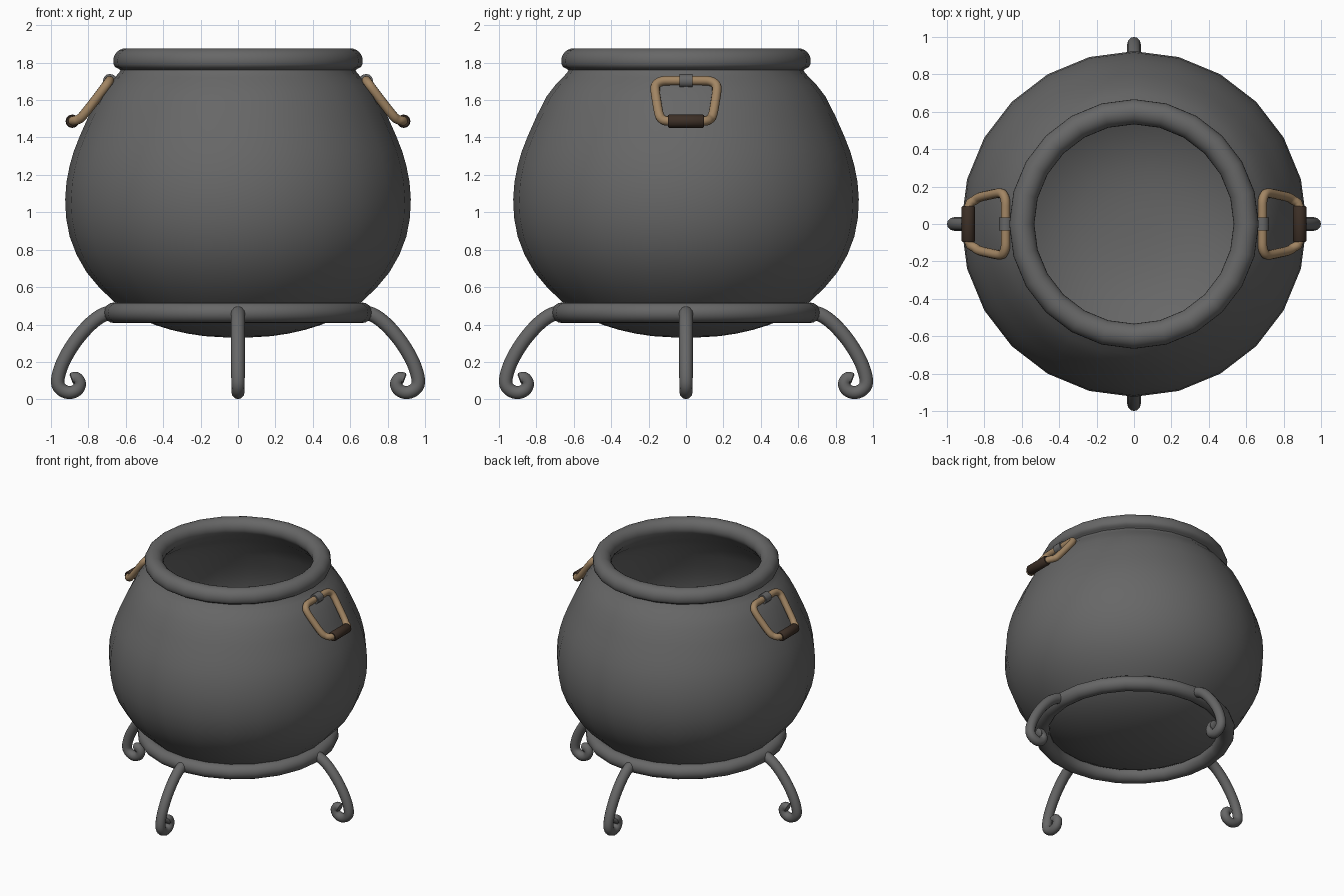
import bpy, bmesh, math
from mathutils import Vector, Matrix

if "Cube" in bpy.data.objects:
    bpy.data.objects.remove(bpy.data.objects["Cube"])


def material(name, rgb):
    m = bpy.data.materials.new(name)
    m.diffuse_color = (*rgb, 1)
    m.use_nodes = True
    m.node_tree.nodes["Principled BSDF"].inputs["Base Color"].default_value = m.diffuse_color
    return m


IRON = material("dark iron", (0.135, 0.135, 0.135))
BRASS = material("tan brass", (0.36, 0.235, 0.125))
GRIP = material("brown grip", (0.045, 0.028, 0.019))


def spline(pts, steps=4, closed=False):
    """Catmull-Rom samples through the points."""
    pts = [Vector(p) for p in pts]
    n = len(pts)
    out = []
    for i in range(n if closed else n - 1):
        if closed:
            a, b, c, d = (pts[(i + k) % n] for k in (-1, 0, 1, 2))
        else:
            a, b, c, d = (pts[min(max(i + k, 0), n - 1)] for k in (-1, 0, 1, 2))
        for s in range(steps):
            t = s / steps
            out.append(0.5 * (2 * b + (c - a) * t + (2 * a - 5 * b + 4 * c - d) * t * t
                              + (3 * b - a - 3 * c + d) * t ** 3))
    return out if closed else out + [pts[-1]]


def finish(name, mesh, mat, angle=40):
    mesh.materials.clear()
    mesh.materials.append(mat)
    bm = bmesh.new()
    bm.from_mesh(mesh)
    bmesh.ops.remove_doubles(bm, verts=bm.verts, dist=1e-5)
    bmesh.ops.recalc_face_normals(bm, faces=bm.faces)
    for f in bm.faces:
        f.material_index = 0
    bm.to_mesh(mesh)
    bm.free()
    ob = bpy.data.objects.new(name, mesh)
    bpy.context.collection.objects.link(ob)
    bpy.ops.object.select_all(action='DESELECT')
    ob.select_set(True)
    bpy.context.view_layer.objects.active = ob
    bpy.ops.object.shade_smooth_by_angle(angle=math.radians(angle))
    return ob


def lathe(name, profile, mat, sides=24, closed=False):
    bm = bmesh.new()
    vs = [bm.verts.new((r, 0, z)) for r, z in profile]
    es = [bm.edges.new(p) for p in zip(vs, vs[1:])]
    if closed:
        es.append(bm.edges.new((vs[-1], vs[0])))
    bmesh.ops.spin(bm, geom=vs + es, cent=(0, 0, 0), axis=(0, 0, 1),
                   angle=math.tau, steps=sides)
    mesh = bpy.data.meshes.new(name)
    bm.to_mesh(mesh)
    bm.free()
    return finish(name, mesh, mat, 60)


def tube(name, pts, radius, mat, closed=False, radii=None, matrix=Matrix()):
    cu = bpy.data.curves.new(name, 'CURVE')
    cu.dimensions = '3D'
    cu.bevel_depth = radius
    cu.bevel_resolution = 4
    cu.use_fill_caps = True
    sp = cu.splines.new('POLY')
    sp.points.add(len(pts) - 1)
    for i, p in enumerate(pts):
        sp.points[i].co = (*p, 1)
        sp.points[i].radius = radii[i] if radii else 1
    sp.use_cyclic_u = closed
    tmp = bpy.data.objects.new("tmp", cu)
    bpy.context.collection.objects.link(tmp)
    bpy.context.view_layer.update()
    mesh = bpy.data.meshes.new_from_object(
        tmp.evaluated_get(bpy.context.evaluated_depsgraph_get()))
    bpy.data.objects.remove(tmp)
    mesh.transform(matrix)
    return finish(name, mesh, mat, 50)


# Pot: outer belly, neck, rolled rim and inner wall in one profile
outer = [(0, 0.33), (0.18, 0.338), (0.36, 0.372), (0.52, 0.43), (0.66, 0.52), (0.81, 0.68),
         (0.9, 0.87), (0.924, 1.07), (0.9, 1.25), (0.845, 1.41), (0.745, 1.62),
         (0.66, 1.72), (0.628, 1.76)]
rim = [(0.6 + 0.067 * math.cos(a), 1.81 + 0.067 * math.sin(a))
       for a in (math.radians(-30 + 30 * k) for k in range(9))]
inner = [(0.575, 1.74), (0.62, 1.69), (0.71, 1.6), (0.81, 1.4), (0.865, 1.24), (0.885, 1.07),
         (0.86, 0.88), (0.78, 0.71), (0.63, 0.55), (0.42, 0.43), (0.2, 0.378), (0, 0.37)]
pot = [(p.x, p.y) for p in spline([(r, z, 0) for r, z in outer + rim + inner], 2)]
lathe("pot", [(max(r, 0), z) for r, z in pot], IRON)

# Stand ring around the base
lathe("stand_ring", [(0.662 + 0.057 * math.cos(a), 0.463 + 0.055 * math.sin(a))
                     for a in (math.tau * k / 16 for k in range(16))], IRON, closed=True)

# Four legs ending in scrolls
leg = spline([(0.66, 0, 0.465), (0.72, 0, 0.452), (0.79, 0, 0.402), (0.87, 0, 0.31), (0.935, 0, 0.2),
              (0.964, 0, 0.105), (0.95, 0, 0.058), (0.905, 0, 0.036), (0.862, 0, 0.05),
              (0.846, 0, 0.085), (0.865, 0, 0.114), (0.892, 0, 0.108)], 4)
taper = [1.12 - 0.2 * i / (len(leg) - 1) for i in range(len(leg))]
taper[-1] = 0.65
for i, side in enumerate(("right", "back", "left", "front")):
    tube(side + "_leg", leg, 0.035, IRON, radii=taper,
         matrix=Matrix.Rotation(i * math.pi / 2, 4, 'Z'))

# Hanging handles: loop, grip and mounting clip on each side
half = [(0.687, 0.07, 1.704), (0.688, 0.125, 1.702), (0.7, 0.158, 1.685), (0.722, 0.165, 1.655),
        (0.775, 0.155, 1.585), (0.825, 0.143, 1.522), (0.85, 0.127, 1.498), (0.884, 0.09, 1.488)]
loop = spline(half + [(x, -y, z) for x, y, z in reversed(half)], 3, closed=True)
for side, turn in (("right", 0), ("left", math.pi)):
    rot = Matrix.Rotation(turn, 4, 'Z')
    tube(side + "_handle", loop, 0.025, BRASS, closed=True, matrix=rot)
    tube(side + "_grip", [(0.886, y, 1.487) for y in (-0.097, -0.09, 0.09, 0.097)],
         0.036, GRIP, radii=[0.85, 1, 1, 0.85], matrix=rot)
    tube(side + "_clip", [(0.685, -0.035, 1.703), (0.685, 0.035, 1.703)],
         0.037, IRON, matrix=rot)
